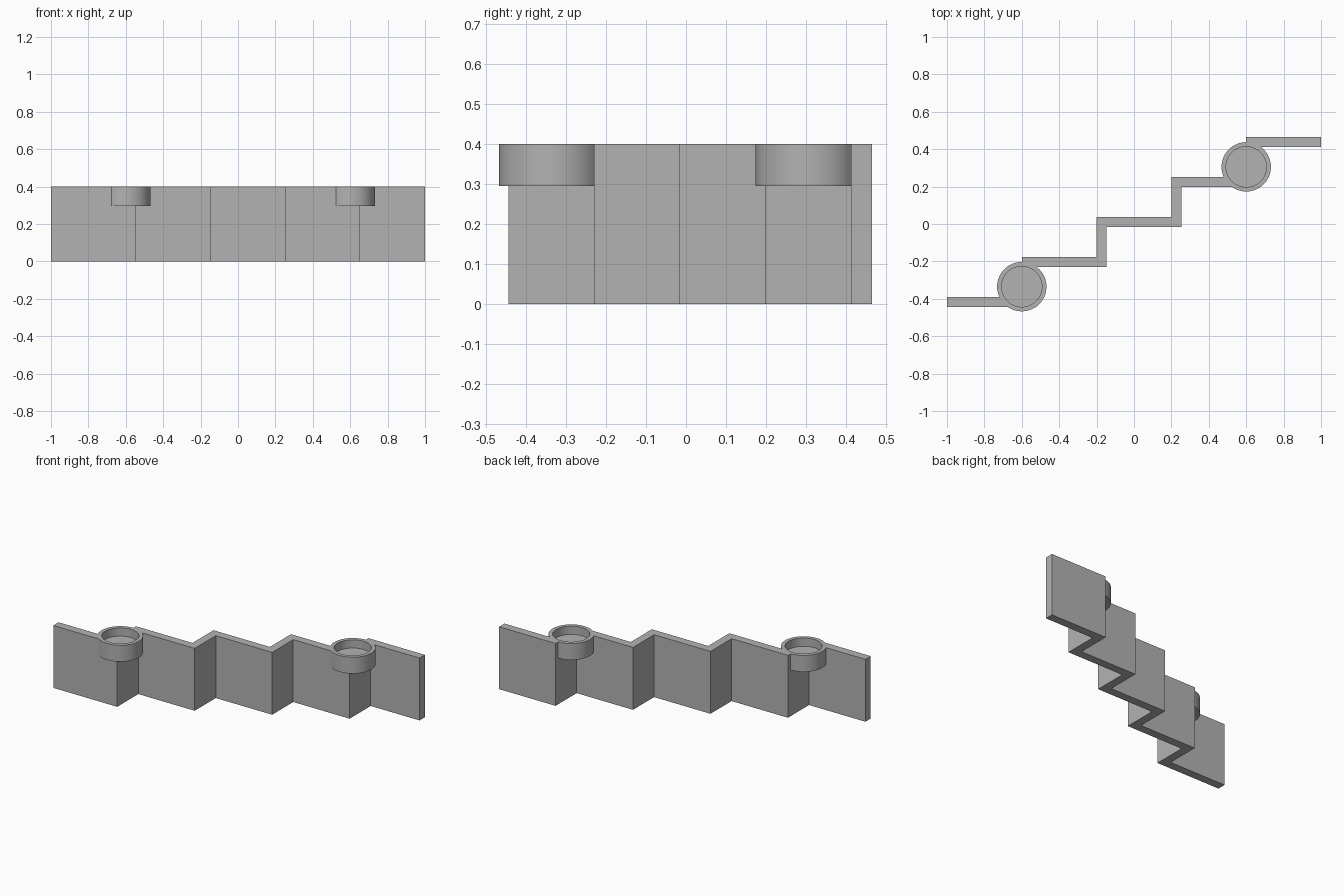
import bpy
import bmesh

if "Cube" in bpy.data.objects:
    bpy.data.objects.remove(bpy.data.objects["Cube"])

RUN, STEP, T, H = 0.4, 0.2135, 0.0535, 0.4   # run length, step depth, thickness, height
Y0 = -0.443                                   # front of the first panel

grey = bpy.data.materials.new("mid_grey")
grey.diffuse_color = (0.45, 0.45, 0.45, 1)
grey.use_nodes = True
grey.node_tree.nodes["Principled BSDF"].inputs["Base Color"].default_value = grey.diffuse_color


def cylinder(name, x, y, z0, z1, r):
    bpy.ops.mesh.primitive_cylinder_add(vertices=64, radius=r, depth=z1 - z0,
                                        location=(x, y, (z0 + z1) / 2))
    ob = bpy.context.object
    ob.name = name
    ob.data.materials.append(grey)
    return ob


def boolean(target, tool, operation):
    mod = target.modifiers.new(operation.lower(), 'BOOLEAN')
    mod.operation, mod.object, mod.solver = operation, tool, 'EXACT'
    bpy.context.view_layer.objects.active = target
    bpy.ops.object.modifier_apply(modifier=mod.name)
    bpy.data.objects.remove(tool)


# Folded wall: stepped outline, front edge out and back edge home
front, back = [(-1, Y0)], [(-1, Y0 + T)]
for i in range(1, 5):
    x, y = -1 + RUN * i, Y0 + STEP * i
    front += [(x + T, y - STEP), (x + T, y)]
    back += [(x, y - STEP + T), (x, y + T)]
front.append((1, Y0 + 4 * STEP))
back.append((1, Y0 + 4 * STEP + T))

bm = bmesh.new()
base = bm.faces.new([bm.verts.new((x, y, 0)) for x, y in front + back[::-1]])
ext = bmesh.ops.extrude_face_region(bm, geom=[base])
bmesh.ops.translate(bm, vec=(0, 0, H),
                    verts=[v for v in ext["geom"] if isinstance(v, bmesh.types.BMVert)])
bmesh.ops.recalc_face_normals(bm, faces=bm.faces)
mesh = bpy.data.meshes.new("zigzag_wall")
bm.to_mesh(mesh)
bm.free()
mesh.materials.append(grey)
wall = bpy.data.objects.new("zigzag_wall", mesh)
bpy.context.collection.objects.link(wall)

# Round cups set into the wall top at the first and last fold
for cx, cy in ((-0.6, -0.335), (0.6, -0.335 + 3 * STEP)):
    boolean(wall, cylinder("cup", cx, cy, 0.295, H, 0.132), 'UNION')
    boolean(wall, cylinder("cup_hole", cx, cy, 0.347, H + 0.1, 0.108), 'DIFFERENCE')

bpy.ops.object.select_all(action='DESELECT')
wall.select_set(True)
bpy.context.view_layer.objects.active = wall
bpy.ops.object.shade_smooth_by_angle()
